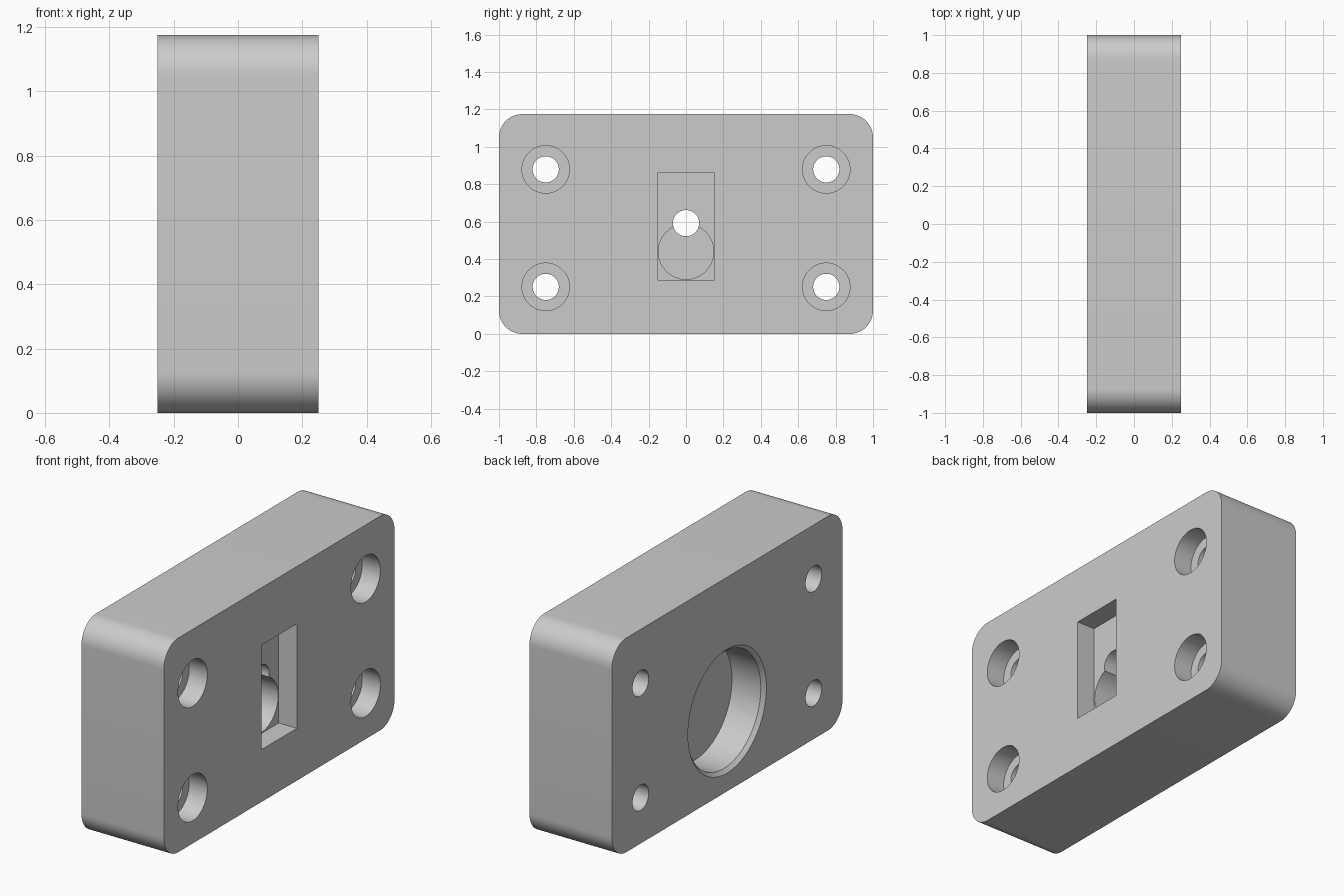
import bpy, bmesh, math
from mathutils import Matrix, Vector

default = bpy.data.objects.get("Cube")
if default:
    bpy.data.objects.remove(default, do_unlink=True)

HALF, HEIGHT = 0.25, 1.175
MID = HEIGHT / 2

grey = bpy.data.materials.new("plain_grey")
grey.use_nodes = True
grey.diffuse_color = (0.6, 0.6, 0.6, 1)
grey.node_tree.nodes["Principled BSDF"].inputs["Base Color"].default_value = grey.diffuse_color


def to_object(bm, name):
    bmesh.ops.recalc_face_normals(bm, faces=bm.faces)
    mesh = bpy.data.meshes.new(name)
    bm.to_mesh(mesh)
    bm.free()
    mesh.materials.append(grey)
    obj = bpy.data.objects.new(name, mesh)
    bpy.context.collection.objects.link(obj)
    return obj


def block(name, x0, x1, y0, y1, z0, z1, corner=0):
    """Box, optionally with rounded corners around the x axis."""
    bm = bmesh.new()
    bmesh.ops.create_cube(bm, size=1)
    centre = Vector((x0 + x1, y0 + y1, z0 + z1)) / 2
    for v in bm.verts:
        v.co = centre + v.co * Vector((x1 - x0, y1 - y0, z1 - z0))
    if corner:
        edges = [e for e in bm.edges if abs(e.verts[0].co.x - e.verts[1].co.x) > 0.01]
        bmesh.ops.bevel(bm, geom=edges, offset=corner, segments=16,
                        profile=0.5, affect='EDGES')
    return to_object(bm, name)


def rod(name, x0, x1, y, z, r0, r1=None):
    """Cylinder or cone along x, radius r0 at x0 and r1 at x1."""
    bm = bmesh.new()
    place = Matrix.Translation(((x0 + x1) / 2, y, z)) @ Matrix.Rotation(math.pi / 2, 4, 'Y')
    bmesh.ops.create_cone(bm, cap_ends=True, segments=64, radius1=r0,
                          radius2=r0 if r1 is None else r1, depth=x1 - x0, matrix=place)
    return to_object(bm, name)


# Rounded plate
plate = block("mounting_plate", -HALF, HALF, -1, 1, 0, HEIGHT, 0.125)

# Slot on one face, keyhole through the web, round chamfered recess behind
cutters = [
    block("slot_cutter", 0.14, 0.3, -0.153, 0.153, 0.287, 0.86),
    rod("recess_cutter", -0.3, -0.055, 0, 0.44, 0.32),
    rod("recess_chamfer_cutter", -0.27, -0.23, 0, 0.44, 0.36, 0.32),
    rod("keyhole_entry_cutter", -0.1, 0.2, 0, 0.44, 0.148),
    rod("keyhole_neck_cutter", -0.1, 0.2, 0, 0.592, 0.07),
]

# Four counterbored screw holes
for y in (-0.75, 0.75):
    for z in (MID - 0.314, MID + 0.314):
        z -= 0.022
        cutters.append(rod("counterbore_cutter", 0.14, 0.3, y, z, 0.127))
        cutters.append(rod("screw_hole_cutter", -0.3, 0.2, y, z, 0.07))

for cutter in cutters:
    cutter.hide_render = True
    mod = plate.modifiers.new(cutter.name, 'BOOLEAN')
    mod.operation = 'DIFFERENCE'
    mod.solver = 'EXACT'
    mod.object = cutter

# Bake the cuts and drop the cutters
bpy.context.view_layer.update()
evaluated = plate.evaluated_get(bpy.context.evaluated_depsgraph_get())
cut_mesh = bpy.data.meshes.new_from_object(evaluated)
plate.modifiers.clear()
plate.data = cut_mesh
cut_mesh.name = "mounting_plate"
cut_mesh.materials.clear()
cut_mesh.materials.append(grey)
cut_mesh.polygons.foreach_set("material_index", [0] * len(cut_mesh.polygons))
for cutter in cutters:
    bpy.data.objects.remove(cutter, do_unlink=True)

# Smooth the round walls, keep the rims sharp
bpy.ops.object.select_all(action='DESELECT')
plate.select_set(True)
bpy.context.view_layer.objects.active = plate
bpy.ops.object.shade_smooth_by_angle(angle=math.radians(30))
